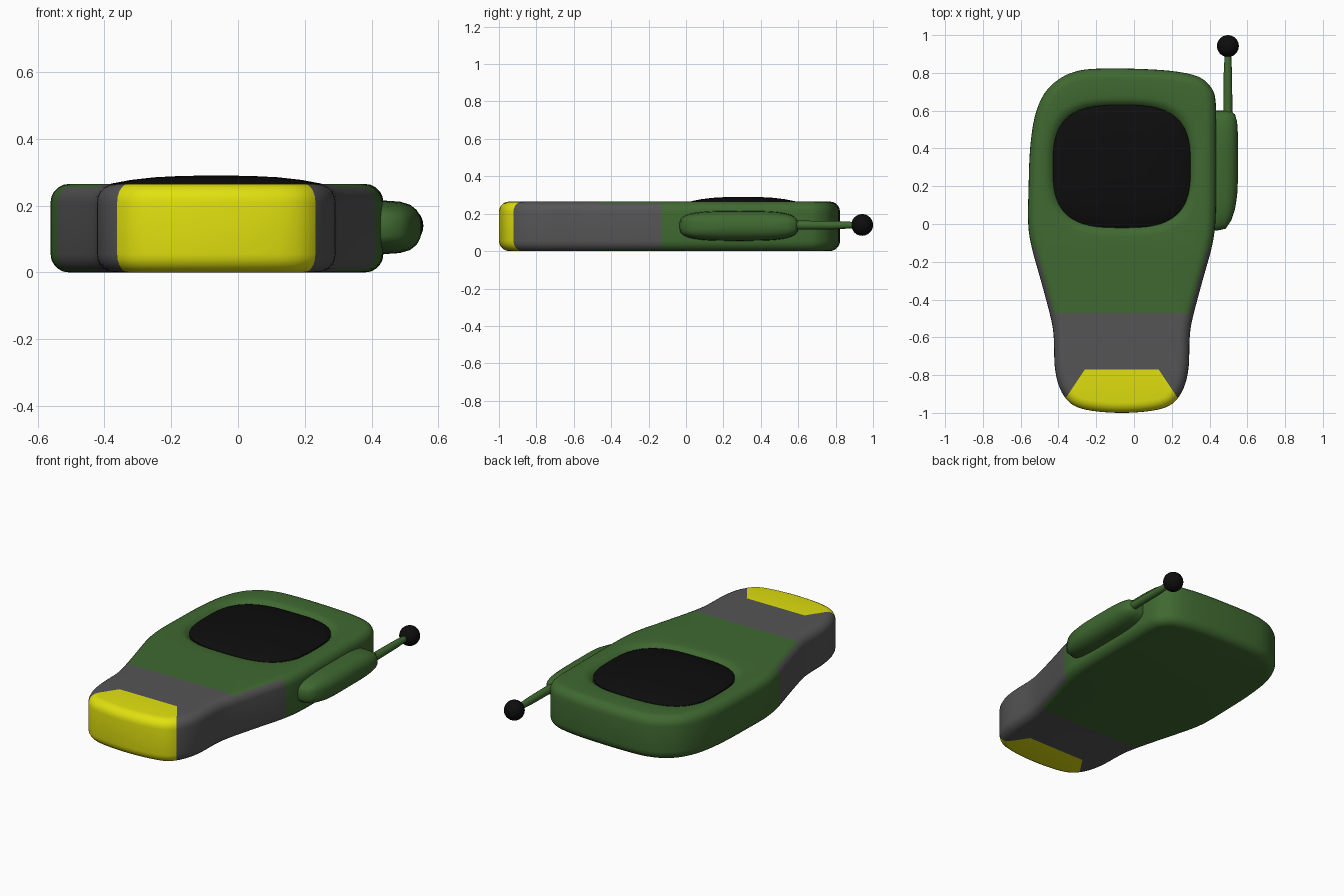
import bpy, bmesh
from math import sin, cos, pi, radians, atan2
from mathutils import Vector

if "Cube" in bpy.data.objects:
    bpy.data.objects.remove(bpy.data.objects["Cube"])

CX, CY = -0.065, 0.305          # screen centre
HX, HY = 0.365, 0.325           # screen half sizes
TOP, R = 0.265, 0.055           # body height and edge radius


def material(name, rgb):
    m = bpy.data.materials.new(name)
    m.diffuse_color = (*rgb, 1)
    m.use_nodes = True
    m.node_tree.nodes["Principled BSDF"].inputs["Base Color"].default_value = m.diffuse_color
    return m


GREEN = material("green", (0.05, 0.14, 0.03))
GREY = material("dark_grey", (0.09, 0.09, 0.09))
YELLOW = material("yellow", (0.75, 0.75, 0.005))
BLACK = material("black", (0.004, 0.004, 0.004))


def loft(rings):
    bm = bmesh.new()
    vr = [[bm.verts.new(p) for p in ring] for ring in rings]
    for a, b in zip(vr, vr[1:]):
        for i in range(len(a)):
            j = (i + 1) % len(a)
            bm.faces.new((a[i], a[j], b[j], b[i]))
    bm.faces.new(vr[0][::-1])
    bm.faces.new(vr[-1])
    bmesh.ops.recalc_face_normals(bm, faces=bm.faces)
    return bm


def finish(bm, name, mats, angle=40):
    me = bpy.data.meshes.new(name)
    bm.to_mesh(me)
    bm.free()
    ob = bpy.data.objects.new(name, me)
    bpy.context.collection.objects.link(ob)
    for m in mats:
        me.materials.append(m)
    bpy.ops.object.select_all(action='DESELECT')
    ob.select_set(True)
    bpy.context.view_layer.objects.active = ob
    bpy.ops.object.shade_smooth_by_angle(angle=radians(angle))
    return ob


def spline(pts, steps):
    out, n = [], len(pts)
    for i in range(n):
        p0, p1, p2, p3 = (Vector(pts[(i + k) % n]) for k in (-1, 0, 1, 2))
        for s in range(steps):
            t = s / steps
            out.append(0.5 * (2 * p1 + (p2 - p0) * t + (2 * p0 - 5 * p1 + 4 * p2 - p3) * t * t
                              + (3 * p1 - p0 - 3 * p2 + p3) * t ** 3))
    return out


def squircle(a, hx, hy, e=3):
    # point on a superellipse lying in direction a
    c, s = cos(a), sin(a)
    k = (abs(c / hx) ** e + abs(s / hy) ** e) ** (-1 / e)
    return c * k, s * k


# Body: filleted outline with a sunken lip round the screen
outline = spline([
    (-0.065, -1.0), (0.07, -0.992), (0.17, -0.97), (0.23, -0.925), (0.27, -0.85),
    (0.29, -0.75), (0.295, -0.6), (0.31, -0.5), (0.36, -0.31), (0.41, -0.13),
    (0.43, 0.0), (0.435, 0.2), (0.435, 0.45), (0.433, 0.64), (0.41, 0.72),
    (0.34, 0.78), (0.2, 0.81), (0.0, 0.822), (-0.2, 0.822), (-0.31, 0.807),
    (-0.4, 0.765), (-0.475, 0.69), (-0.525, 0.57), (-0.55, 0.4), (-0.558, 0.2),
    (-0.56, 0.0), (-0.54, -0.13), (-0.49, -0.31), (-0.44, -0.5), (-0.425, -0.6),
    (-0.42, -0.75), (-0.4, -0.85), (-0.36, -0.925), (-0.3, -0.97), (-0.2, -0.992)], 4)
n = len(outline)
normals = []
for i in range(n):
    d = outline[(i + 1) % n] - outline[i - 1]
    normals.append(Vector((d.y, -d.x)).normalized())


def inset(amount, z):
    return [(p.x - q.x * amount, p.y - q.y * amount, z) for p, q in zip(outline, normals)]


arc = [i * pi / 10 for i in range(6)]
rings = [inset(R - R * cos(a), R - R * sin(a)) for a in reversed(arc)]
rings += [inset(R - R * cos(a), TOP - R + R * sin(a)) for a in arc]
angles = [atan2(p.y - CY, p.x - CX) for p in outline]
for k, z in ((1.14, TOP), (1.09, 0.262), (1.04, 0.254), (1.0, 0.238)):
    ring = []
    for a in angles:
        x, y = squircle(a, HX * k, HY * k)
        ring.append((CX + x, CY + y, z))
    rings.append(ring)
bm = loft(rings)


def cut(co, no, y_max=9):
    faces = [f for f in bm.faces if max(v.co.y for v in f.verts) < y_max]
    geom = set(faces)
    for f in faces:
        geom.update(f.edges)
        geom.update(f.verts)
    bmesh.ops.bisect_plane(bm, geom=list(geom), dist=1e-5, plane_co=co, plane_no=no)


# Colour borders on the body
for y in (-0.13, -0.47, -0.77):
    cut((0, y, 0), (0, 1, 0))
for s in (-1, 1):
    cut((CX + s * 0.195, -0.77, 0), (0.15 * s, 0.10, 0), -0.769)
bm.normal_update()
for f in bm.faces:
    c = f.calc_center_median()
    wide = 0.195 + (-0.77 - c.y) * 0.667
    if c.y < -0.77 and abs(c.x - CX) < wide:
        f.material_index = 2
    elif c.y < -0.47 or (c.y < -0.13 and abs(f.normal.z) < 0.75):
        f.material_index = 1
finish(bm, "body", [GREEN, GREY, YELLOW])

# Domed screen
rings = []
for k, z in ((1, 0.23), (1, 0.248), (0.95, 0.257), (0.86, 0.266), (0.7, 0.277),
             (0.5, 0.285), (0.28, 0.289), (0.08, 0.29)):
    pts = [squircle(2 * pi * i / 48, HX * k, HY * k) for i in range(48)]
    rings.append([(CX + x, CY + y, z) for x, y in pts])
finish(loft(rings), "screen", [BLACK])

# Side pod holding the aerial
rings = []
for x, y0, y1, hz in ((0.40, -0.035, 0.6, 0.08), (0.44, -0.035, 0.6, 0.08),
                      (0.485, -0.025, 0.6, 0.077), (0.515, 0.02, 0.597, 0.068),
                      (0.535, 0.08, 0.58, 0.052), (0.546, 0.15, 0.54, 0.032),
                      (0.55, 0.23, 0.48, 0.012)):
    ring = []
    for i in range(40):
        t = 2 * pi * i / 40
        u = abs(cos(t)) ** 0.6 * (1 if cos(t) > 0 else -1)
        v = abs(sin(t)) ** 0.6 * (1 if sin(t) > 0 else -1)
        ring.append((x, (y0 + y1) / 2 + u * (y1 - y0) / 2, 0.135 + v * hz))
    rings.append(ring)
finish(loft(rings), "side_pod", [GREEN], 60)

# Aerial rod and tip
rings = [[(0.497 + r * cos(2 * pi * i / 20), y, 0.139 + r * sin(2 * pi * i / 20))
          for i in range(20)] for y, r in ((0.5, 0.025), (0.8, 0.022), (0.92, 0.016))]
finish(loft(rings), "aerial_rod", [GREEN])
bm = bmesh.new()
bmesh.ops.create_uvsphere(bm, u_segments=32, v_segments=16, radius=0.058)
bmesh.ops.translate(bm, verts=bm.verts, vec=(0.497, 0.942, 0.14))
finish(bm, "aerial_tip", [BLACK])
